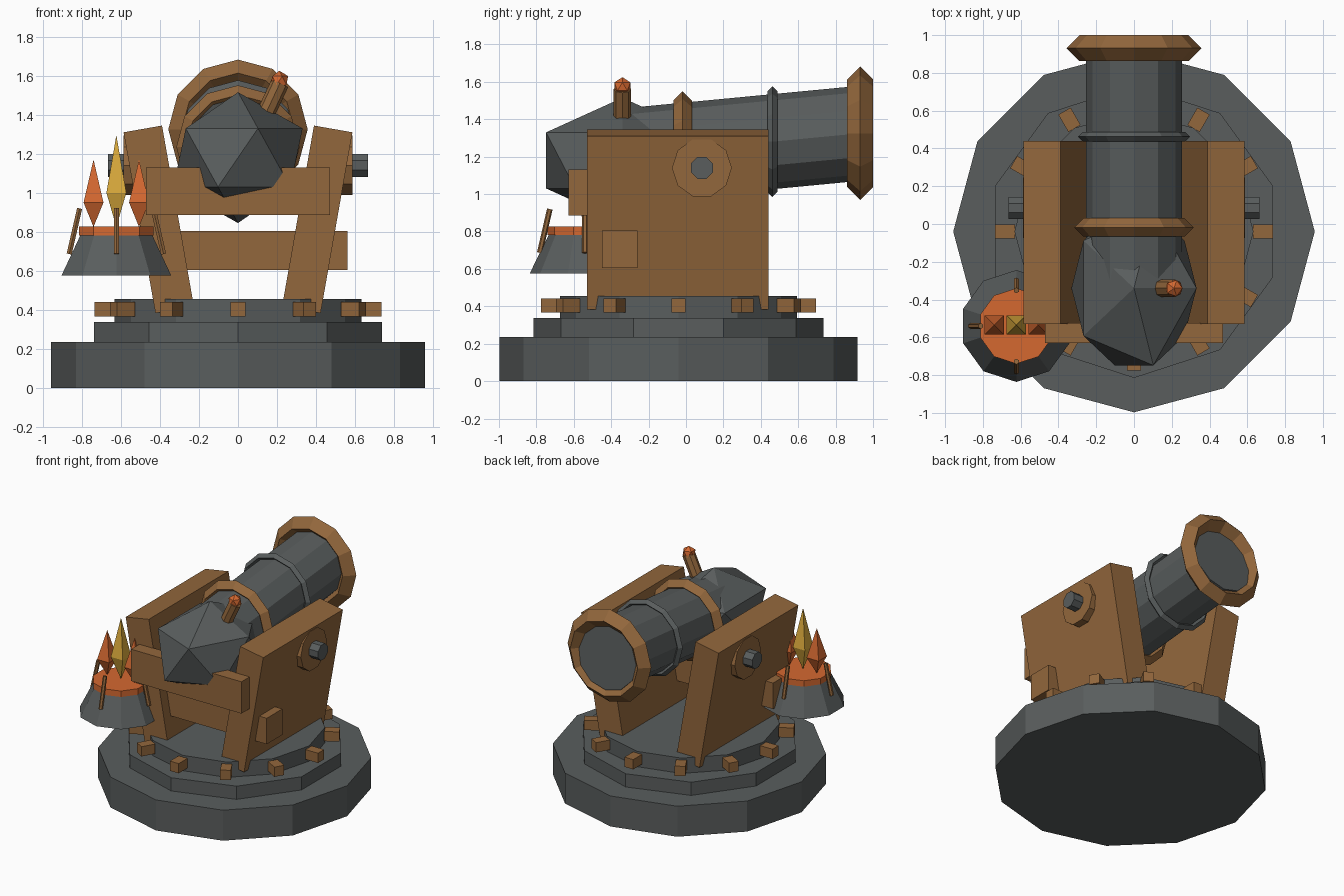
import bpy, bmesh, math
from mathutils import Matrix, Vector

if "Cube" in bpy.data.objects:
    bpy.data.objects.remove(bpy.data.objects["Cube"])


def material(name, rgb):
    m = bpy.data.materials.new(name)
    m.diffuse_color = (*rgb, 1)
    m.use_nodes = True
    m.node_tree.nodes["Principled BSDF"].inputs["Base Color"].default_value = m.diffuse_color
    return m


IRON = material("dark iron", (0.10, 0.11, 0.11))
WOOD = material("brown wood", (0.29, 0.135, 0.045))
EMBER = material("ember orange", (0.66, 0.14, 0.03))
GOLD = material("flame yellow", (0.70, 0.40, 0.045))


def finish(name, bm, mat, matrix=Matrix()):
    bm.transform(matrix)
    bmesh.ops.recalc_face_normals(bm, faces=bm.faces)
    me = bpy.data.meshes.new(name)
    bm.to_mesh(me)
    bm.free()
    me.materials.append(mat)
    ob = bpy.data.objects.new(name, me)
    bpy.context.collection.objects.link(ob)
    return ob


def box(name, center, size, mat, rot=Matrix()):
    bm = bmesh.new()
    bmesh.ops.create_cube(bm, size=1)
    return finish(name, bm, mat, Matrix.Translation(center) @ rot @ Matrix.Diagonal((*size, 1)))


def lathe(name, profile, sides, mat, start=(0, 0, 0), axis=(0, 0, 1), phase=0.0, closed=False):
    """Spin (radius, height) points round an axis; first vertex lies on local +y.
    Closed profiles make rings, open ones are capped."""
    bm = bmesh.new()
    loops = []
    for r, h in profile:
        if r == 0:
            loops.append([bm.verts.new((0, 0, h))] * sides)
        else:
            loops.append([bm.verts.new((r * math.sin(a), r * math.cos(a), h))
                          for a in (phase + math.tau * i / sides for i in range(sides))])
    n = len(loops)
    for k in range(n if closed else n - 1):
        a, b = loops[k], loops[(k + 1) % n]
        for i in range(sides):
            j = (i + 1) % sides
            bm.faces.new(list(dict.fromkeys((a[i], a[j], b[j], b[i]))))
    if not closed:
        for (r, h), loop in ((profile[0], loops[0]), (profile[-1], loops[-1])):
            if r > 0:
                bm.faces.new(loop)
    rot = Vector((0, 0, 1)).rotation_difference(Vector(axis)).to_matrix().to_4x4()
    return finish(name, bm, mat, Matrix.Translation(start) @ rot)


def ico(name, center, scale, mat):
    bm = bmesh.new()
    bmesh.ops.create_icosphere(bm, subdivisions=1, radius=1)
    return finish(name, bm, mat, Matrix.Translation(center) @ Matrix.Diagonal((*scale, 1)))


CY = -0.04  # centre of the turntable

# Stepped turntable
lathe("base", [(0.957, 0), (0.957, 0.235)], 12, IRON, (0, CY, 0))
lathe("middle_step", [(0.775, 0.235), (0.775, 0.337)], 10, IRON, (0, CY, 0))
lathe("top_step", [(0.633, 0.337), (0.633, 0.455)], 12, IRON, (0, CY, 0))

# Wooden pegs round the turntable
for i in range(12):
    a = math.tau * i / 12
    box(f"peg_{i + 1}", (0.683 * math.cos(a), CY + 0.683 * math.sin(a), 0.403),
        (0.106, 0.075, 0.075), WOOD, Matrix.Rotation(a, 4, 'Z'))

# Leaning side walls with bearing discs and axle stubs
for side, s in (("right", 1), ("left", -1)):
    box(side + "_wall", (s * 0.406, -0.045, 0.864), (0.2, 0.97, 0.94), WOOD,
        Matrix.Rotation(s * math.radians(10), 4, 'Y'))
    lathe(side + "_bearing", [(0.16, 0.42), (0.16, 0.587)], 10, WOOD, (0, 0.085, 1.14), (s, 0, 0))
    lathe(side + "_axle", [(0.063, 0.45), (0.063, 0.665)], 8, IRON, (0, 0.085, 1.14), (s, 0, 0),
          math.pi / 8)

# Cross beams
box("front_beam", (0, -0.577, 1.008), (0.94, 0.105, 0.245), WOOD)
box("lower_beam", (0, -0.355, 0.705), (1.12, 0.19, 0.2), WOOD)


# Barrel, pitched slightly up towards the back
def axis_z(y):
    return 1.28 + (y - 0.46) * 0.0955


p0 = Vector((0, -0.3, axis_z(-0.3)))
p1 = Vector((0, 0.955, axis_z(0.955)))
lathe("barrel", [(0.253, 0), (0.253, (p1 - p0).length)], 12, IRON, p0, p1 - p0)
ico("breech", (0, -0.34, 1.18), (0.37, 0.48, 0.335), IRON)

# Diamond-section rings round the barrel
for name, y, R, r, mat in (("muzzle_ring", 0.931, 0.288, 0.069, WOOD),
                           ("iron_band", 0.462, 0.270, 0.026, IRON),
                           ("wooden_band", -0.018, 0.267, 0.049, WOOD)):
    lathe(name, [(R + r, 0), (R, r), (R - r, 0), (R, -r)], 12, mat,
          (0, y, axis_z(y)), (0, 1, 0), closed=True)

# Fuse with glowing tip
lathe("fuse", [(0.047, 0), (0.047, 0.2)], 8, WOOD, (0.13, -0.34, 1.38), (0.42, 0, 0.9))
ico("fuse_ember", (0.212, -0.34, 1.575), (0.05, 0.05, 0.05), EMBER)

# Brazier with coals and slanting sticks
BX, BY = -0.623, -0.54
lathe("brazier", [(0.296, 0.575), (0.19, 0.79)], 10, IRON, (BX, BY, 0))
lathe("coals", [(0.2, 0.78), (0.2, 0.826)], 10, EMBER, (BX, BY, 0))
for i in range(4):
    a = math.pi / 2 * i
    d = Vector((math.cos(a), math.sin(a), 0))
    axis = Vector((0, 0, 1)) - 0.23 * d
    lathe(f"stick_{i + 1}", [(0.015, -0.12), (0.015, 0.12)], 6, WOOD,
          Vector((BX, BY, 0.803)) + 0.215 * d, axis)

# Flames
for name, x, low, mid, top, mat in (("left_flame", -0.74, 0.825, 0.95, 1.17, EMBER),
                                    ("middle_flame", -0.623, 0.825, 1.0, 1.295, GOLD),
                                    ("right_flame", -0.507, 0.825, 0.95, 1.17, EMBER)):
    lathe(name, [(0, low), (0.072, mid), (0, top)], 4, mat, (x, BY + 0.005, 0), phase=math.pi / 4)
